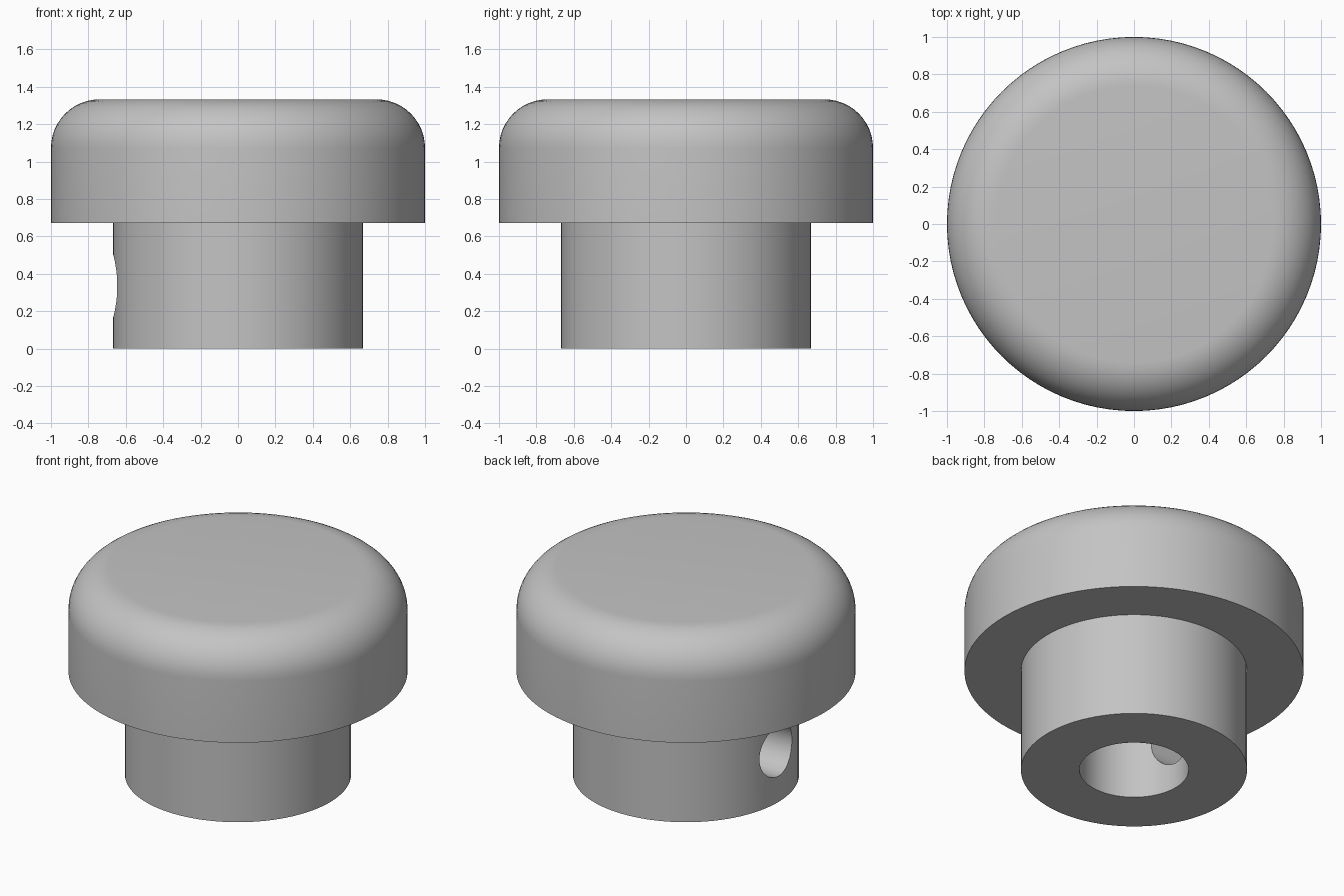
import bpy, bmesh, math
from mathutils import Matrix

cube = bpy.data.objects.get("Cube")
if cube:
    bpy.data.objects.remove(cube, do_unlink=True)

SEGMENTS = 96
CAP_R, STEM_R, BORE_R, HOLE_R = 1.0, 0.667, 0.322, 0.167
STEM_TOP, TOP, BORE_TOP, HOLE_Z, FILLET = 0.672, 1.333, 0.9, 0.335, 0.26

grey = bpy.data.materials.new("light_grey")
grey.use_nodes = True
grey.diffuse_color = (0.55, 0.55, 0.55, 1)
grey.node_tree.nodes["Principled BSDF"].inputs["Base Color"].default_value = grey.diffuse_color


def make_object(name, bm):
    bmesh.ops.recalc_face_normals(bm, faces=bm.faces)
    mesh = bpy.data.meshes.new(name)
    bm.to_mesh(mesh)
    bm.free()
    mesh.materials.append(grey)
    obj = bpy.data.objects.new(name, mesh)
    bpy.context.collection.objects.link(obj)
    return obj


def lathe(name, profile):
    """Spin a closed half-section of (radius, height) points about z."""
    bm = bmesh.new()
    verts = [bm.verts.new((r, 0, z)) for r, z in profile]
    edges = [bm.edges.new(pair) for pair in zip(verts, verts[1:])]
    bmesh.ops.spin(bm, geom=verts + edges, cent=(0, 0, 0), axis=(0, 0, 1),
                   angle=math.tau, steps=SEGMENTS, use_duplicate=False)
    bmesh.ops.remove_doubles(bm, verts=bm.verts, dist=0.0001)
    return make_object(name, bm)


# Knob: stem with a blind shaft bore, and a cap with a rounded top rim
steps = 12
rim = [(CAP_R - FILLET + FILLET * math.cos(a), TOP - FILLET + FILLET * math.sin(a))
       for a in (math.pi / 2 * i / steps for i in range(steps + 1))]
knob = lathe("knob", [(0, BORE_TOP), (BORE_R, BORE_TOP), (BORE_R, 0), (STEM_R, 0),
                      (STEM_R, STEM_TOP), (CAP_R, STEM_TOP)] + rim + [(0, TOP)])

# Set-screw hole through one side of the stem, into the bore
bm = bmesh.new()
bmesh.ops.create_cone(bm, cap_ends=True, segments=48, radius1=HOLE_R, radius2=HOLE_R, depth=0.9,
                      matrix=Matrix.Translation((-0.5, 0, HOLE_Z)) @ Matrix.Rotation(math.pi / 2, 4, 'Y'))
cutter = make_object("screw_hole_cutter", bm)
cutter.hide_render = True

cut = knob.modifiers.new("screw_hole", 'BOOLEAN')
cut.operation = 'DIFFERENCE'
cut.solver = 'EXACT'
cut.object = cutter

bpy.ops.object.select_all(action='DESELECT')
knob.select_set(True)
bpy.context.view_layer.objects.active = knob
bpy.ops.object.modifier_apply(modifier=cut.name)
bpy.data.objects.remove(cutter, do_unlink=True)
bpy.ops.object.shade_smooth_by_angle(angle=math.radians(30))
